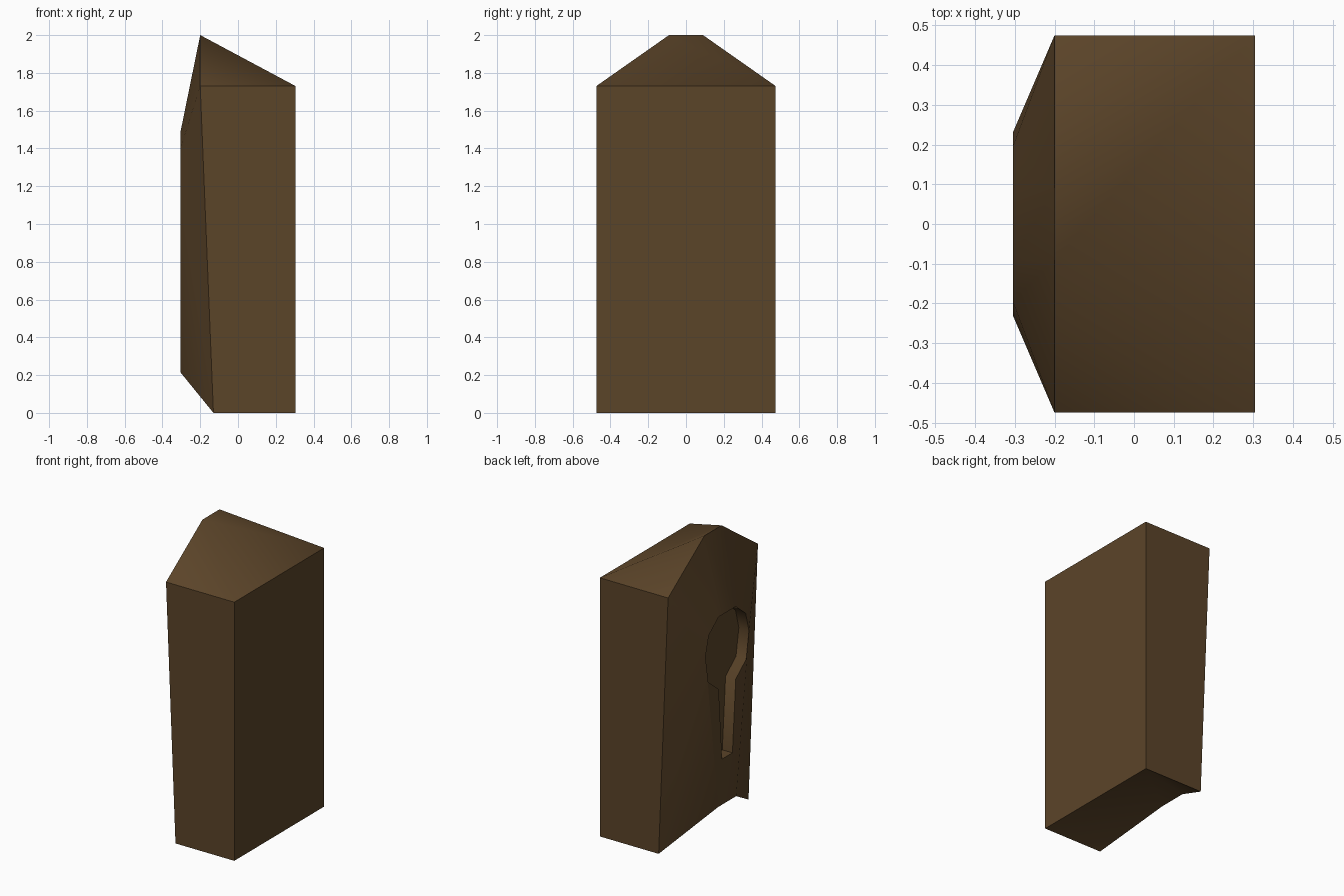
import bpy, bmesh, math

if "Cube" in bpy.data.objects:
    bpy.data.objects.remove(bpy.data.objects["Cube"])

# Brown material
mat = bpy.data.materials.new("dark_brown_wood")
mat.diffuse_color = (0.105, 0.058, 0.022, 1)
mat.use_nodes = True
mat.node_tree.nodes["Principled BSDF"].inputs["Base Color"].default_value = mat.diffuse_color

# Half profiles (y, z) of the keyhole, top to bottom
KEYHOLE = [(0.09, 1.485), (0.195, 1.40), (0.23, 1.27),
           (0.20, 1.09), (0.09, 1.00), (0.055, 0.52)]
RIM_X, FLOOR_X = -0.305, -0.23

# Half of the block's corners
CORNERS = {
    "back_low": (0.305, 0.475, 0), "back_high": (0.305, 0.475, 1.73),
    "low": (-0.13, 0.475, 0), "high": (-0.20, 0.475, 1.73),
    "ridge": (-0.20, 0.09, 2.0), "lip": (RIM_X, 0.095, 0.215),
}

bm = bmesh.new()
halves = []
for s in (1, -1):
    v = {k: bm.verts.new((x, s * y, z)) for k, (x, y, z) in CORNERS.items()}
    for i, (y, z) in enumerate(KEYHOLE):
        v[i] = bm.verts.new((RIM_X, s * y, z))
        v[f"f{i}"] = bm.verts.new((FLOOR_X, s * y, z))
    halves.append(v)

    # Side wall, roof side and underside
    faces = [("low", "back_low", "back_high", "high"),
             ("high", "back_high", "ridge"),
             ("low", "lip", "back_low")]
    # Bulging face around the keyhole
    faces += [("ridge", 0, 1), ("ridge", 1, "high"), ("high", 1, 2),
              ("high", 2, "low"), ("low", 2, "lip")]
    faces += [("lip", i, i + 1) for i in (2, 3, 4)]
    # Keyhole walls
    faces += [(i, i + 1, f"f{i+1}", f"f{i}") for i in range(5)]
    for f in faces:
        bm.faces.new([v[k] for k in f])

# Faces that bridge both halves: back, roof, underside, rim strips, keyhole floor
a, b = halves
bridges = [("back_low", "back_high"), ("back_high", "ridge"), ("back_low", "lip"),
           ("ridge", 0), ("lip", 5), (0, "f0"), (5, "f5")]
bridges += [(f"f{i}", f"f{i+1}") for i in range(5)]
for p, q in bridges:
    bm.faces.new([a[p], a[q], b[q], b[p]])

bmesh.ops.recalc_face_normals(bm, faces=bm.faces)
mesh = bpy.data.meshes.new("keyhole_block")
bm.to_mesh(mesh)
bm.free()
mesh.materials.append(mat)
block = bpy.data.objects.new("keyhole_block", mesh)
bpy.context.collection.objects.link(block)

# Soft shading over the shallow folds, sharp main edges
bpy.context.view_layer.objects.active = block
block.select_set(True)
bpy.ops.object.shade_smooth_by_angle(angle=math.radians(50))
